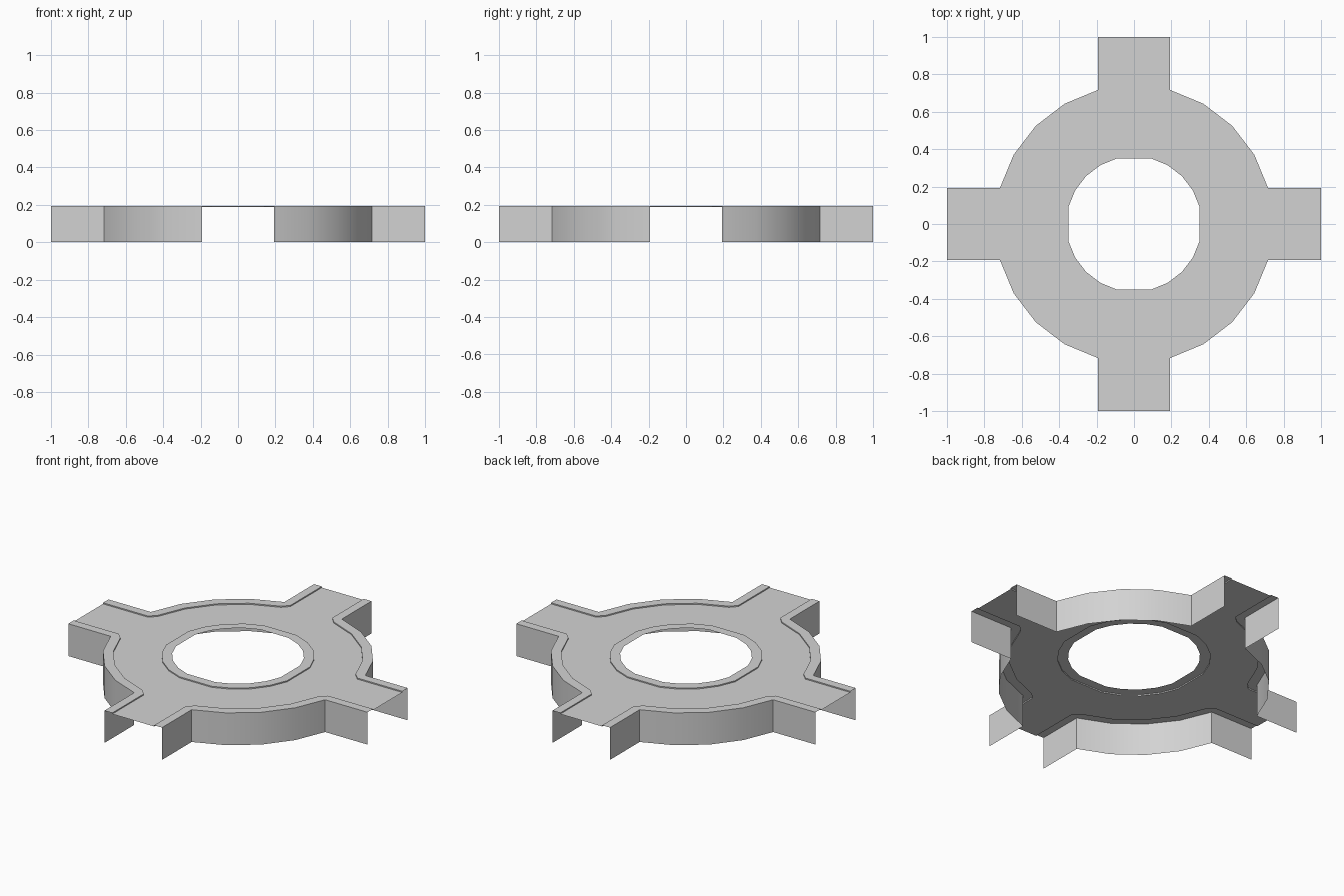
import bpy, bmesh, math
from mathutils import Matrix, Vector

cube = bpy.data.objects.get("Cube")
if cube:
    bpy.data.objects.remove(cube, do_unlink=True)

TOP, ROAD = 0.195, 0.188          # kerb top and road surface heights
R_OUT, R_KERB = 0.742, 0.685      # outer rim and its kerb line
R_ISLE, R_HOLE = 0.419, 0.362     # island kerb line and centre hole

grey = bpy.data.materials.new("concrete_grey")
grey.use_nodes = True
colour = (0.65, 0.65, 0.65, 1)
grey.diffuse_color = colour
grey.node_tree.nodes["Principled BSDF"].inputs["Base Color"].default_value = colour


def arc(radius, angles=(75, 60, 45, 30, 15)):
    return [(radius * math.cos(math.radians(a)), radius * math.sin(math.radians(a)))
            for a in angles]


def at(points, z):
    return [Vector((x, y, z)) for x, y in points]


def loft(rows):
    """Quads between neighbouring rows, facing up or outward."""
    return [(a[i], b[i], b[i + 1], a[i + 1])
            for a, b in zip(rows, rows[1:]) for i in range(len(a) - 1)]


def four_way(name, faces):
    """Repeat one quarter of a part around the centre."""
    bm = bmesh.new()
    for turn in range(4):
        rot = Matrix.Rotation(turn * math.pi / 2, 3, 'Z')
        for face in faces:
            # Drop repeated corners, so a pinched quad becomes a triangle
            points = []
            for p in face:
                if not any((p - q).length < 1e-5 for q in points):
                    points.append(p)
            if len(points) > 2:
                bm.faces.new([bm.verts.new(rot @ p) for p in points])
    bmesh.ops.remove_doubles(bm, verts=bm.verts, dist=1e-4)
    mesh = bpy.data.meshes.new(name)
    bm.to_mesh(mesh)
    bm.free()
    mesh.materials.append(grey)
    obj = bpy.data.objects.new(name, mesh)
    bpy.context.collection.objects.link(obj)
    bpy.ops.object.select_all(action='DESELECT')
    obj.select_set(True)
    bpy.context.view_layer.objects.active = obj
    bpy.ops.object.shade_smooth_by_angle(angle=math.radians(30))


# Outline of one quarter: arm edge, curved rim, next arm edge;
# the rim ends are doubled to match the extra kerb corners
rim = arc(R_OUT)
half = rim[0][0]
outline = [(half, 1), rim[0]] + rim + [rim[-1], (1, half)]
kerb_line = [(0.14, 1), (0.14, 0.7)] + arc(R_KERB) + [(0.7, 0.14), (1, 0.14)]

# Outer walls, open at the four road mouths and underneath
four_way("outer_wall", loft([at(outline, 0), at(outline, TOP)]))

# Raised outer kerb with a small step down to the road
four_way("outer_kerb", loft([at(outline, TOP), at(kerb_line, TOP), at(kerb_line, ROAD)]))

# Raised kerb around the centre hole
island = (75, 60, 45, 30, 15, -15)
four_way("island_kerb", loft([at(arc(R_ISLE, island), ROAD),
                              at(arc(R_ISLE, island), TOP),
                              at(arc(R_HOLE, island), TOP)]))

# Road surface: curved band plus one arm per quarter
band = loft([at(arc(R_KERB), ROAD), at(arc(R_ISLE), ROAD)])
arm = at([(0.14, 1), (-0.14, 1), (-0.14, 0.7)] + arc(R_KERB, [105])
         + arc(R_ISLE, [105, 75]) + arc(R_KERB, [75]) + [(0.14, 0.7)], ROAD)
four_way("road", band + [arm])
